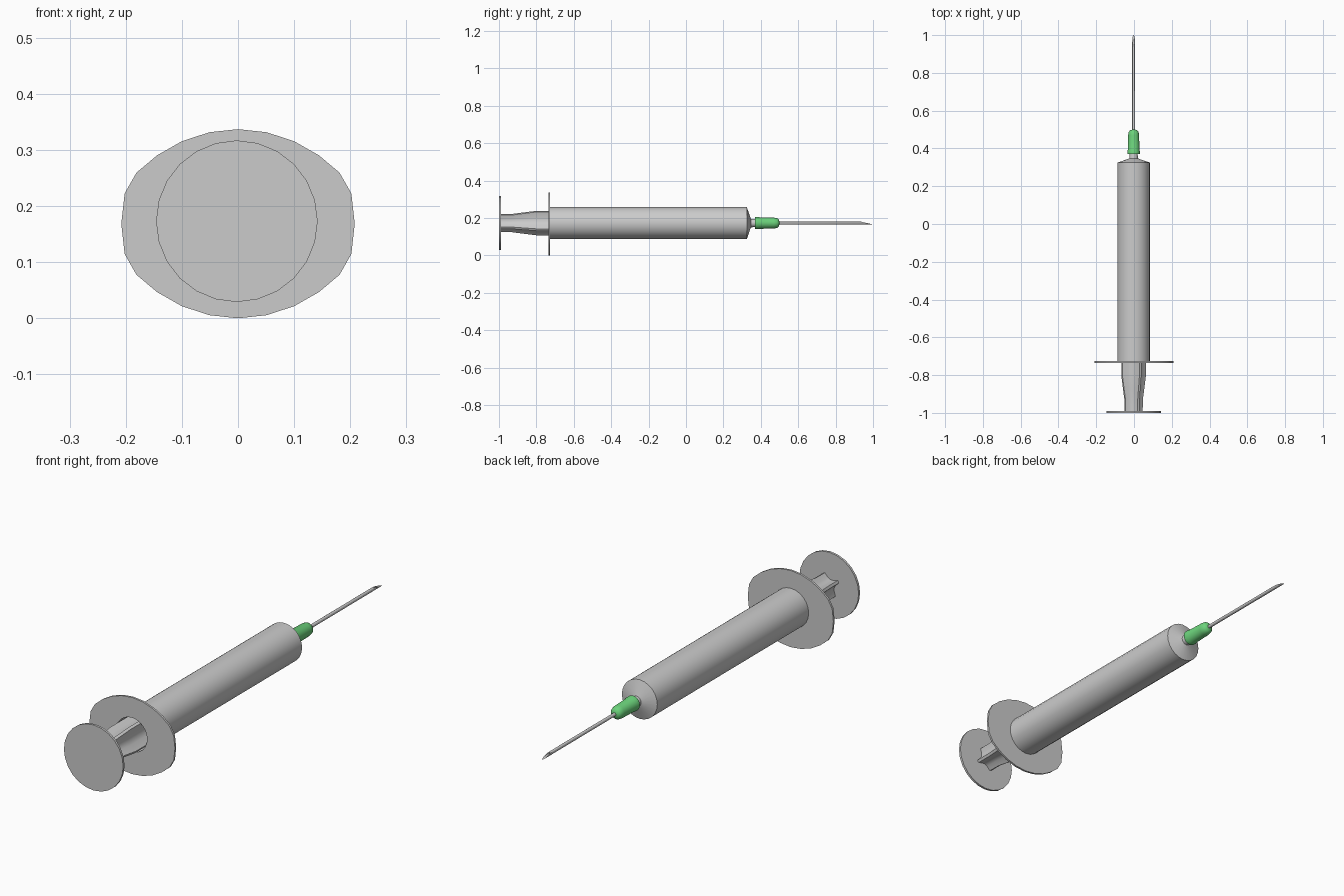
import bpy, bmesh
from math import cos, sin, pi, radians

if "Cube" in bpy.data.objects:
    bpy.data.objects.remove(bpy.data.objects["Cube"])

CX, CZ = -0.002, 0.173   # long axis of the syringe, parallel to y
SIDES = 24


def circle(y, r, n=SIDES):
    return [(CX + r * cos(2 * pi * i / n), y, CZ + r * sin(2 * pi * i / n))
            for i in range(n)]


def loft(name, rings, wrap=False, color=None, angle=30):
    """Skin a list of equal-length loops; cap the ends or wrap round."""
    bm = bmesh.new()
    loops = [[bm.verts.new(p) for p in ring] for ring in rings]
    n = len(loops[0])
    pairs = list(zip(loops, loops[1:]))
    if wrap:
        pairs.append((loops[-1], loops[0]))
    else:
        bm.faces.new(loops[0])
        bm.faces.new(loops[-1])
    for a, b in pairs:
        for i in range(n):
            j = (i + 1) % n
            bm.faces.new((a[i], a[j], b[j], b[i]))
    bmesh.ops.recalc_face_normals(bm, faces=bm.faces)
    me = bpy.data.meshes.new(name)
    bm.to_mesh(me)
    bm.free()
    ob = bpy.data.objects.new(name, me)
    bpy.context.collection.objects.link(ob)
    if color:
        mat = bpy.data.materials.new(name + "_colour")
        mat.diffuse_color = color
        mat.use_nodes = True
        mat.node_tree.nodes["Principled BSDF"].inputs["Base Color"].default_value = mat.diffuse_color
        me.materials.append(mat)
    bpy.ops.object.select_all(action='DESELECT')
    ob.select_set(True)
    bpy.context.view_layer.objects.active = ob
    bpy.ops.object.shade_smooth_by_angle(angle=radians(angle))
    return ob


def lathe(name, profile, **kw):
    return loft(name, [circle(y, r) for y, r in profile], **kw)


# Hollow barrel with sloped shoulder and nozzle
BORE = 0.075
lathe("barrel", [(0.30, BORE), (-0.73, BORE), (-0.73, 0.086), (0.325, 0.086),
                 (0.343, 0.034), (0.347, 0.023), (0.39, 0.020)])

# Finger flange: wide oval plate mirrored from one quarter outline
quarter = [(0.208, 0), (0.202, 0.054), (0.181, 0.091), (0.144, 0.122),
           (0.1, 0.147), (0.051, 0.163), (0, 0.1685)]
half = quarter + [(-x, z) for x, z in quarter[-2::-1]]
outline = half + [(x, -z) for x, z in half[-2:0:-1]]


def oval(y):
    return [(x, y, 0.1685 + z) for x, z in outline]


loft("finger_flange", [circle(-0.735, BORE), oval(-0.735),
                       oval(-0.726), circle(-0.726, BORE)], wrap=True)


# Plunger rod: four ribs with concave valleys, narrowing toward the thumb end
def ribbed(y, r):
    pts = []
    for k in range(4):
        a = radians(60 + 90 * k)
        w = 0.006
        for u, v in ((r, -w), (r, w)):
            pts.append((CX + u * cos(a) - v * sin(a), y,
                        CZ + u * sin(a) + v * cos(a)))
        for deg, f in ((20, 0.62), (45, 0.5), (70, 0.62)):
            b = a + radians(deg)
            pts.append((CX + r * f * cos(b), y, CZ + r * f * sin(b)))
    return pts


loft("plunger_rod", [ribbed(-0.992, 0.052), ribbed(-0.93, 0.053),
                     ribbed(-0.87, 0.062), ribbed(-0.80, 0.072),
                     ribbed(0.22, 0.072)])
lathe("plunger_piston", [(0.22, 0.0745), (0.28, 0.0745)])
lathe("thumb_disc", [(-1.0, 0.144), (-0.99, 0.144)])

# Green needle hub
lathe("needle_hub", [(0.37, 0.022), (0.37, 0.033), (0.386, 0.033),
                     (0.392, 0.031), (0.47, 0.029), (0.487, 0.026),
                     (0.496, 0.019), (0.50, 0.006)],
      color=(0.15, 0.65, 0.2, 1), angle=40)

# Hollow needle, cut on a slant with the point at the bottom
NR = 0.0075


def slant(r):
    return [(x, 1.0 - 0.065 * (z - CZ + NR) / (2 * NR), z)
            for x, _, z in circle(0, r, 16)]


loft("needle", [circle(0.47, NR, 16), slant(NR), slant(0.0045),
                circle(0.9, 0.0045, 16)])
